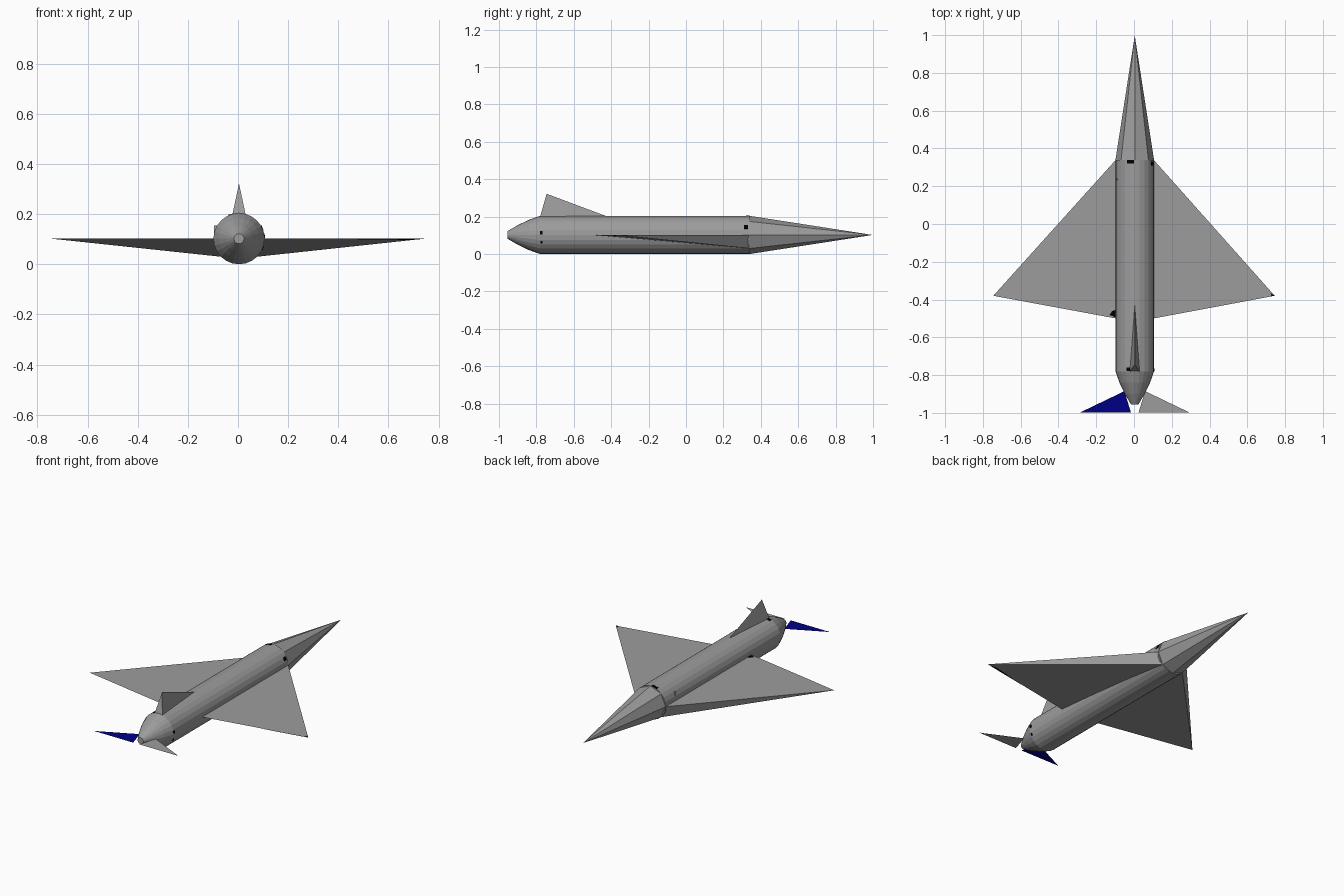
import bpy, bmesh, math

if "Cube" in bpy.data.objects:
    bpy.data.objects.remove(bpy.data.objects["Cube"])

R = 0.102          # fuselage radius, also height of its axis
CX = 0.004         # fuselage axis sits slightly off the wing centre


def material(name, rgb):
    m = bpy.data.materials.new(name)
    m.diffuse_color = (*rgb, 1.0)
    m.use_nodes = True
    m.node_tree.nodes["Principled BSDF"].inputs["Base Color"].default_value = m.diffuse_color
    return m


GREY = material("grey", (0.335, 0.335, 0.335))
NAVY = material("navy_blue", (0.0, 0.0, 0.235))
BLACK = material("black", (0.0, 0.0, 0.0))


def make(name, verts, faces, mat):
    mesh = bpy.data.meshes.new(name)
    mesh.from_pydata(verts, [], faces)
    bm = bmesh.new()
    bm.from_mesh(mesh)
    if len(faces) > 1:
        bmesh.ops.recalc_face_normals(bm, faces=bm.faces)
    bm.to_mesh(mesh)
    bm.free()
    mesh.materials.append(mat)
    obj = bpy.data.objects.new(name, mesh)
    bpy.context.collection.objects.link(obj)
    return obj


def lathe(name, profile, sides, mat):
    """Rings of (y, radius) around the fuselage axis, capped at both ends."""
    verts, faces = [], []
    for y, r in profile:
        for i in range(sides):
            a = 2 * math.pi * i / sides
            verts.append((CX + r * math.cos(a), y, R + r * math.sin(a)))
    for k in range(len(profile) - 1):
        for i in range(sides):
            j = (i + 1) % sides
            a, b = k * sides, (k + 1) * sides
            faces.append((a + i, a + j, b + j, b + i))
    faces.append(tuple(range(sides)))
    faces.append(tuple(range((len(profile) - 1) * sides, len(profile) * sides)))
    return make(name, verts, faces, mat)


TETRA = [(0, 1, 2), (0, 1, 3), (1, 2, 3), (0, 2, 3)]

# Fuselage tube, rounded tail cone and eight-sided nose
lathe("fuselage", [(-0.78, R), (0.34, R)], 24, GREY)
lathe("tail_cone", [(-0.955, 0.02), (-0.90, 0.052), (-0.84, 0.081), (-0.78, R)], 24, GREY)
lathe("nose_cone", [(0.34, R), (0.995, 0.0005)], 8, GREY)

# Wings: flat on top, wedge below, thickest at the front root
for side, label, tail_mat in ((1, "right", GREY), (-1, "left", NAVY)):
    make(label + "_wing",
         [(CX + side * 0.1, 0.34, R), (side * 0.745, -0.38, R),
          (CX + side * 0.1, -0.5, R), (CX + side * 0.072, 0.34, 0.03)], TETRA, GREY)
    # Thin tailplane, the left one painted navy
    tri = [(CX + side * 0.055, -0.885, R), (CX + side * 0.288, -0.997, R),
           (CX + side * 0.02, -0.998, R)]
    make(label + "_tailplane", tri, [(0, 2, 1) if side > 0 else (0, 1, 2)], tail_mat)

# Upright tail fin
make("tail_fin",
     [(CX - 0.026, -0.78, 2 * R - 0.004), (CX + 0.026, -0.78, 2 * R - 0.004),
      (CX, -0.43, 2 * R), (CX, -0.745, 0.322)], TETRA, GREY)

# Small tab on the left flank
make("side_tab",
     [(CX - 0.1, 0.25, R), (CX - 0.088, 0.235, 0.155),
      (CX - 0.1, 0.235, 0.155), (CX - 0.1, 0.23, R)], TETRA, GREY)


# Small black marks: thin plates on the fuselage, given by angle around the axis
def hull_mark(name, angle, y, width, length):
    half = width / 2 / R
    verts = []
    for r in (R - 0.003, R + 0.002):
        for da, dy in ((-half, -length / 2), (half, -length / 2),
                       (half, length / 2), (-half, length / 2)):
            a = math.radians(angle) + da
            verts.append((CX + r * math.cos(a), y + dy, R + r * math.sin(a)))
    box = [(0, 1, 2, 3), (4, 5, 6, 7)] + [(i, (i + 1) % 4, 4 + (i + 1) % 4, 4 + i)
                                          for i in range(4)]
    make(name, verts, box, BLACK)


hull_mark("front_top_mark", 103, 0.33, 0.036, 0.018)
hull_mark("front_side_mark", 25, 0.32, 0.022, 0.022)
hull_mark("rear_top_mark", 108, -0.768, 0.022, 0.018)
hull_mark("rear_side_mark", 6, -0.773, 0.018, 0.014)
hull_mark("rear_lower_mark", -22, -0.773, 0.014, 0.01)

# Black mark at the left wing root and sliver under the right trailing edge
z = R + 0.001
make("wing_root_mark",
     [(-0.13, -0.482, z), (-0.097, -0.494, z), (-0.097, -0.455, z), (-0.115, -0.46, z)],
     [(0, 1, 2, 3)], BLACK)
make("wing_tip_mark",
     [(0.745, -0.38, z), (0.722, -0.366, z), (0.728, -0.383, z)], [(0, 1, 2)], BLACK)
make("trailing_edge_mark",
     [(0.745, -0.38, R - 0.001), (0.7, -0.388, R - 0.002), (0.45, -0.434, R - 0.002),
      (0.69, -0.372, R - 0.005)], [(0, 3, 2, 1)], BLACK)
